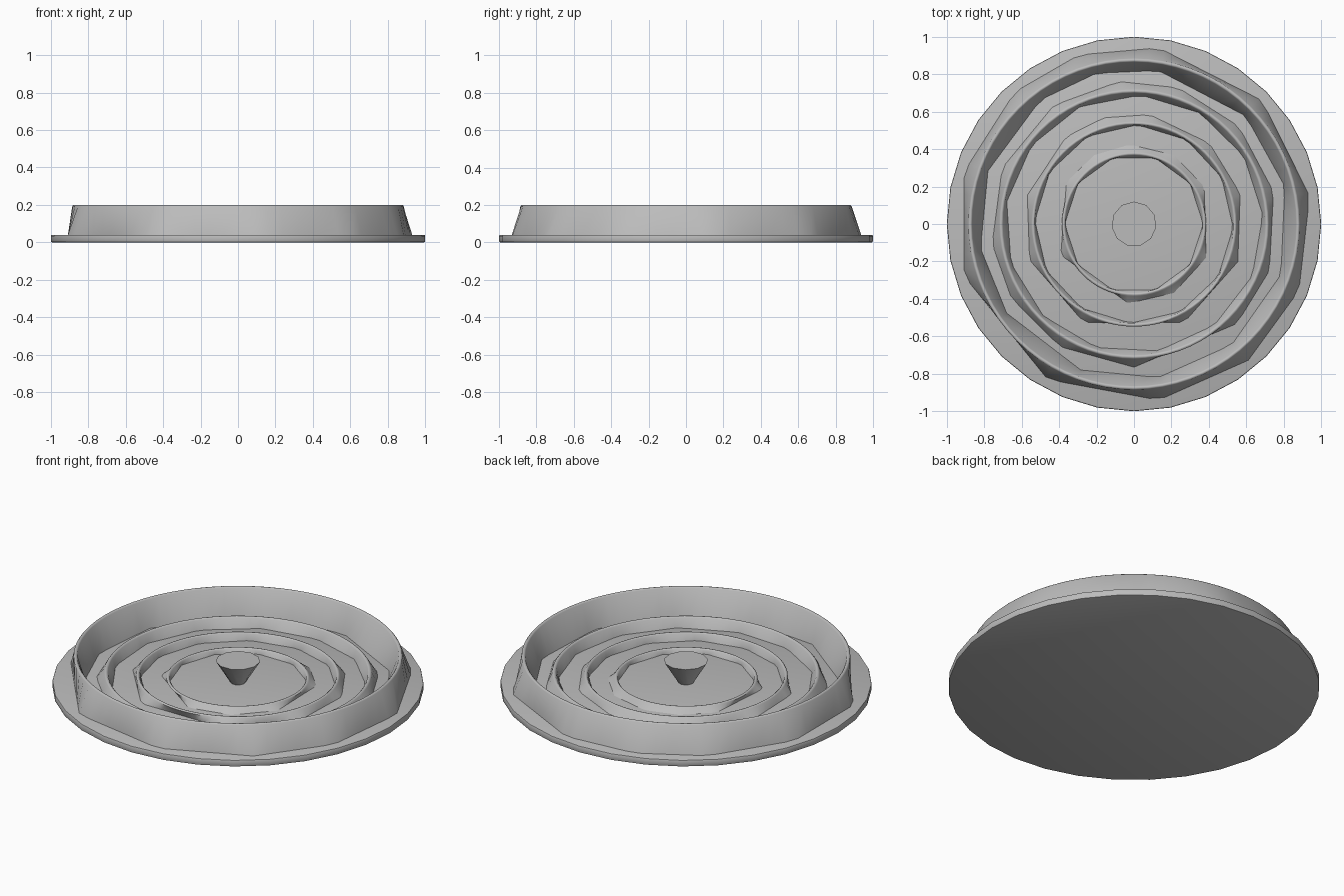
import bpy, bmesh
from math import radians, cos, sin, pi, tau

if "Cube" in bpy.data.objects:
    bpy.data.objects.remove(bpy.data.objects["Cube"])

grey = bpy.data.materials.new("plain grey")
grey.use_nodes = True
colour = (0.5, 0.5, 0.5, 1)
grey.diffuse_color = colour
grey.node_tree.nodes["Principled BSDF"].inputs["Base Color"].default_value = colour

FLOOR = 0.04


def finish(bm, name, angle=30):
    bmesh.ops.recalc_face_normals(bm, faces=bm.faces)
    mesh = bpy.data.meshes.new(name)
    bm.to_mesh(mesh)
    bm.free()
    mesh.materials.append(grey)
    ob = bpy.data.objects.new(name, mesh)
    bpy.context.collection.objects.link(ob)
    bpy.ops.object.select_all(action='DESELECT')
    ob.select_set(True)
    bpy.context.view_layer.objects.active = ob
    bpy.ops.object.shade_smooth_by_angle(angle=radians(angle))
    return ob


def spread(count, start):
    return [start + 360 * i / count for i in range(count)]


def polygon_radius(a, corners, r):
    """Distance to a polygon with the given corner angles, in direction a."""
    c = sorted(radians(d) % tau for d in corners)
    for lo, hi in zip(c, c[1:] + [c[0] + tau]):
        for t in (a, a + tau):
            if lo <= t <= hi:
                return r * cos((hi - lo) / 2) / cos(t - (lo + hi) / 2)
    return r


def ridge(name, top, crest_out, crest_in, outer, inner):
    """Sloped ring: polygonal feet, round crest with softened edges."""
    out_r, out_c = outer
    in_r, in_c = inner
    steps = 72
    soft = 0.006
    bm = bmesh.new()
    loops = []
    for i in range(steps):
        a = tau * i / steps
        section = [(polygon_radius(a, out_c, out_r), FLOOR),
                   (crest_out, top - soft), (crest_out - soft, top),
                   (crest_in + soft, top), (crest_in, top - soft),
                   (polygon_radius(a, in_c, in_r), FLOOR)]
        loops.append([bm.verts.new((r * cos(a), r * sin(a), z)) for r, z in section])
    for i in range(steps):
        p, q = loops[i], loops[(i + 1) % steps]
        for k in range(6):
            j = (k + 1) % 6
            bm.faces.new((p[k], q[k], q[j], p[j]))
    finish(bm, name, 50)


# Flat base plate with softened rim
bm = bmesh.new()
bmesh.ops.create_cone(bm, cap_ends=True, segments=32, radius1=1, radius2=1, depth=FLOOR)
bmesh.ops.translate(bm, verts=bm.verts, vec=(0, 0, FLOOR / 2))
rim = [e for e in bm.edges if abs(e.verts[0].co.z - e.verts[1].co.z) < 0.001]
bmesh.ops.bevel(bm, geom=rim, offset=0.007, segments=2, profile=0.5, affect='EDGES')
finish(bm, "base_plate")

# Tall outer wall and three low ridges inside it
ridge("outer_wall", 0.20, 0.885, 0.865,
      (0.95, [82, 44, 9, 338, 310, 278, 241, 197, 163, 132, 108]),
      (0.83, [81, 104, 127, 160, 189, 215, 250, 279, 309, 341, 14, 44]))
ridge("large_ridge", 0.10, 0.72, 0.70,
      (0.765, [96, 72, 43, 13, 341, 316, 270, 239, 211, 188, 157, 124]),
      (0.69, spread(13, 87)))
ridge("middle_ridge", 0.085, 0.548, 0.53,
      (0.59, [82, 47, 16, 340, 297, 243, 199, 165, 128, 106]),
      (0.53, spread(12, 88)))
ridge("small_ridge", 0.07, 0.385, 0.367,
      (0.425, [93, 60, 28, 335, 300, 266, 203, 148, 120]),
      (0.37, spread(10, 72)))

# Centre peg, widening upward
bm = bmesh.new()
bmesh.ops.create_cone(bm, cap_ends=True, segments=11, radius1=0.04, radius2=0.12, depth=0.13)
bmesh.ops.translate(bm, verts=bm.verts, vec=(0, 0, FLOOR + 0.062))
finish(bm, "centre_peg", 40)
